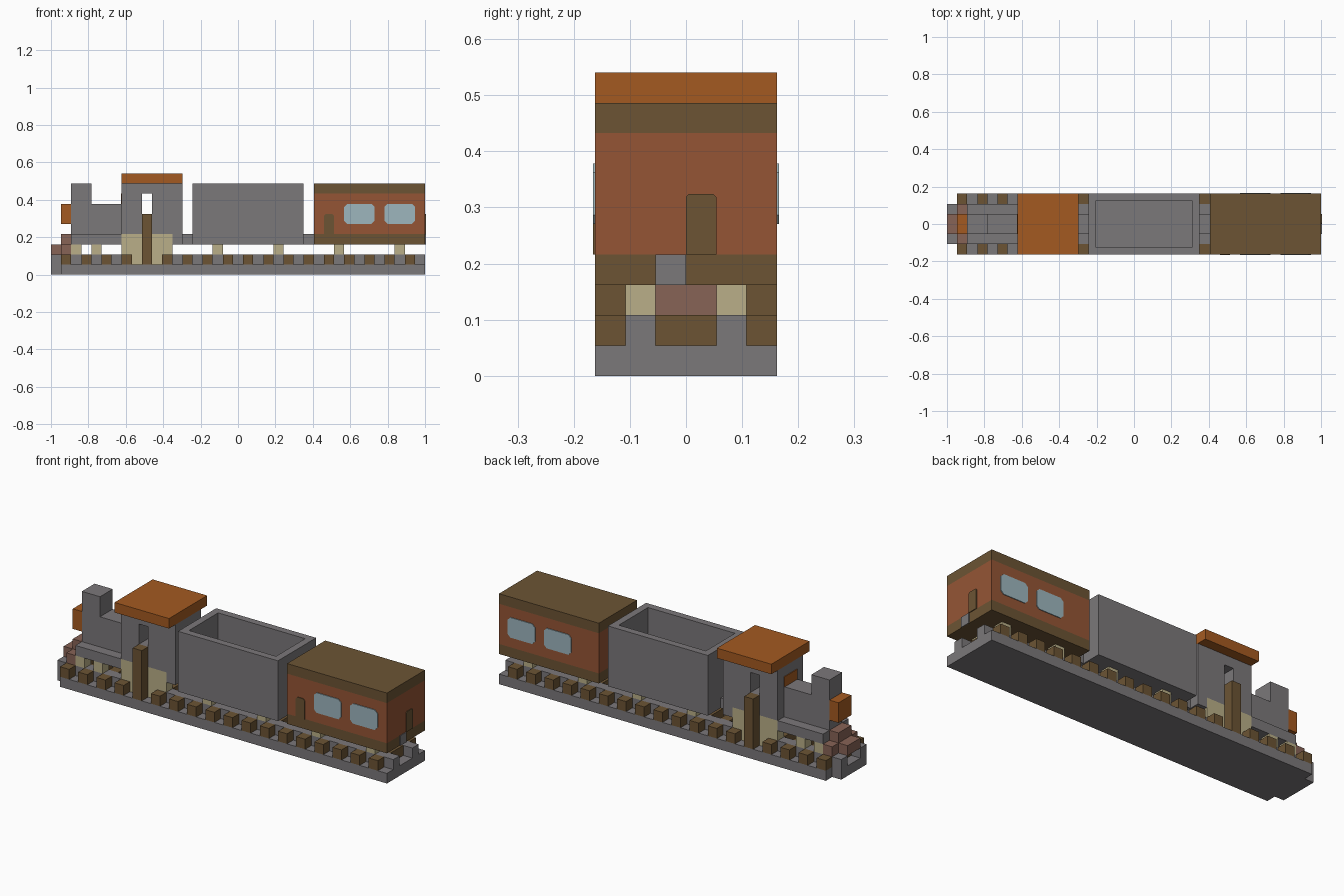
import bpy, bmesh
from mathutils import Vector

U = 2 / 37          # one block; the train is 37 blocks long
THIN = 0.004        # thickness of painted plates

cube = bpy.data.objects.get("Cube")
if cube:
    bpy.data.objects.remove(cube, do_unlink=True)


def material(name, rgb):
    lin = [((c / 255 + 0.055) / 1.055) ** 2.4 for c in rgb] + [1]
    m = bpy.data.materials.new(name)
    m.use_nodes = True
    m.diffuse_color = lin
    m.node_tree.nodes["Principled BSDF"].inputs["Base Color"].default_value = lin
    return m


GREY = material("iron grey", (123, 120, 122))
BROWN = material("dark wood", (108, 84, 52))
ORANGE = material("orange", (164, 90, 33))
RUST = material("rust red", (149, 85, 53))
TAN = material("pale tan", (186, 175, 136))
PINK = material("dusty red", (135, 99, 86))
BLUE = material("window blue", (157, 182, 190))


def place(i, j, k):
    """Block coordinates to scene coordinates."""
    return Vector((i * U - 1, j * U, k * U))


def finish(name, bm, *mats):
    bmesh.ops.recalc_face_normals(bm, faces=bm.faces)
    me = bpy.data.meshes.new(name)
    bm.to_mesh(me)
    bm.free()
    for m in mats:
        me.materials.append(m)
    ob = bpy.data.objects.new(name, me)
    bpy.context.collection.objects.link(ob)
    return ob


def add_box(bm, x, y, z):
    lo, hi = place(x[0], y[0], z[0]), place(x[1], y[1], z[1])
    verts = bmesh.ops.create_cube(bm, size=1)["verts"]
    for v in verts:
        v.co = (lo + hi) / 2 + v.co * (hi - lo)
    return verts


def box(name, mat, x, y, z):
    bm = bmesh.new()
    add_box(bm, x, y, z)
    return finish(name, bm, mat)


def pair(name, mat, x, y, z):
    """One box on each side of the centre line."""
    box("right_" + name, mat, x, (-y[1], -y[0]), z)
    box("left_" + name, mat, x, y, z)


def plate(name, mat, points, normal):
    """Thin painted panel from an outline in block coordinates."""
    bm = bmesh.new()
    face = bm.faces.new([bm.verts.new(place(*p)) for p in points])
    grown = bmesh.ops.extrude_face_region(bm, geom=[face])["geom"]
    for v in grown:
        if isinstance(v, bmesh.types.BMVert):
            v.co += Vector(normal) * THIN
    return finish(name, bm, mat)


def chamfered(a0, a1, b0, b1, c, low):
    """Rectangle with cut corners; low is the cut at the bottom."""
    pts = [(a0 + low, b0), (a1 - low, b0), (a1, b0 + low), (a1, b1 - c),
           (a1 - c, b1), (a0 + c, b1), (a0, b1 - c), (a0, b0 + low)]
    return list(dict.fromkeys(pts))


# Track: bed, front tongue, rails and sleepers
box("track_bed", GREY, (1, 37), (-3, 3), (0, 1))
box("track_bed_tongue", GREY, (0, 1), (-2, 2), (0, 1))
pair("rail_front", GREY, (0, 8), (1, 2), (1, 2))
pair("rail_rear", GREY, (11, 37), (1, 2), (1, 2))
bm = bmesh.new()
for i in range(1, 37, 2):
    for y in ((-3, -2), (-1, 1), (2, 3)):
        add_box(bm, (i, i + 1), y, (1, 2))
finish("sleepers", bm, BROWN)

# Wheels
for i in (2, 4, 16, 22, 28, 34):
    pair(f"small_wheel_{i}", TAN, (i, i + 1), (1, 2), (2, 3))
pair("drive_wheel", TAN, (7, 12), (1, 2), (2, 4))
pair("drive_wheel_foot", TAN, (8, 11), (1, 2), (1, 2))
pair("drive_post", BROWN, (9, 10), (2, 3), (2, 6))

# Cowcatcher steps
box("cowcatcher_tip", PINK, (0, 1), (-1, 1), (2, 3))
box("cowcatcher_base", PINK, (1, 2), (-2, 2), (2, 3))
box("cowcatcher_top", PINK, (1, 2), (-1, 1), (3, 4))

# Engine chassis, boiler, chimney and lamp
box("chassis_front", GREY, (2, 7), (-2, 2), (3, 4))
box("chassis_middle", GREY, (7, 12), (-1, 1), (3, 4))
box("chassis_rear", GREY, (12, 13), (-2, 2), (3, 4))
box("chimney", GREY, (2, 4), (-1, 1), (4, 9))
box("boiler", GREY, (4, 7), (-1, 1), (4, 7))
box("headlamp", ORANGE, (1, 2), (-1, 1), (5, 7))

# Cab with a narrow opening through both sides
bm = bmesh.new()
for x, z in (((7, 9), (4, 9)), ((10, 13), (4, 9)), ((9, 10), (4, 6)), ((9, 10), (8, 9))):
    add_box(bm, x, (-2, 2), z)
finish("cab", bm, GREY)
box("cab_roof", ORANGE, (7, 13), (-3, 3), (9, 10))
plate("cab_front_panel", ORANGE,
      [(7, -1, 7), (7, 1, 7), (7, 1, 8), (7, -1, 8)], (-1, 0, 0))

# Couplings
for i in (13, 25):
    box(f"coupling_{i}", GREY, (i, i + 1), (-1, 1), (3, 4))

# Open tender: inset top face pushed down
bm = bmesh.new()
add_box(bm, (14, 25), (-3, 3), (3, 9))
bm.normal_update()
top = max(bm.faces, key=lambda f: f.calc_center_median().z)
bmesh.ops.inset_region(bm, faces=[top], thickness=U)
well = bmesh.ops.extrude_face_region(bm, geom=[top])["geom"]
bmesh.ops.translate(bm, verts=[v for v in well if isinstance(v, bmesh.types.BMVert)],
                    vec=(0, 0, -5 * U))
if top.is_valid:
    bm.faces.remove(top)
finish("tender", bm, GREY)

# Passenger wagon: cut into bands, coloured by height
bm = bmesh.new()
add_box(bm, (26, 37), (-3, 3), (3, 9))
for k in (4, 8):
    bmesh.ops.bisect_plane(bm, geom=bm.verts[:] + bm.edges[:] + bm.faces[:],
                           plane_co=(0, 0, k * U), plane_no=(0, 0, 1))
for f in bm.faces:
    f.material_index = int(4 < f.calc_center_median().z / U < 8)
finish("wagon", bm, BROWN, RUST)

# Wagon windows and painted doors
for side, y in (("right", -3), ("left", 3)):
    for i in (29, 33):
        outline = chamfered(i, i + 3, 5, 7, 0.3, 0.3)
        plate(f"{side}_window_{i}", BLUE, [(a, y, b) for a, b in outline], (0, y / 3, 0))
plate("side_door", BROWN,
      [(a, -3, b) for a, b in chamfered(27, 28, 4, 6, 0.2, 0)], (0, -1, 0))
plate("end_door", BROWN,
      [(37, a, b) for a, b in chamfered(0, 1, 4, 6, 0.1, 0)], (1, 0, 0))
plate("end_step", GREY,
      [(37, -1, 3), (37, 0, 3), (37, 0, 4), (37, -1, 4)], (1, 0, 0))
